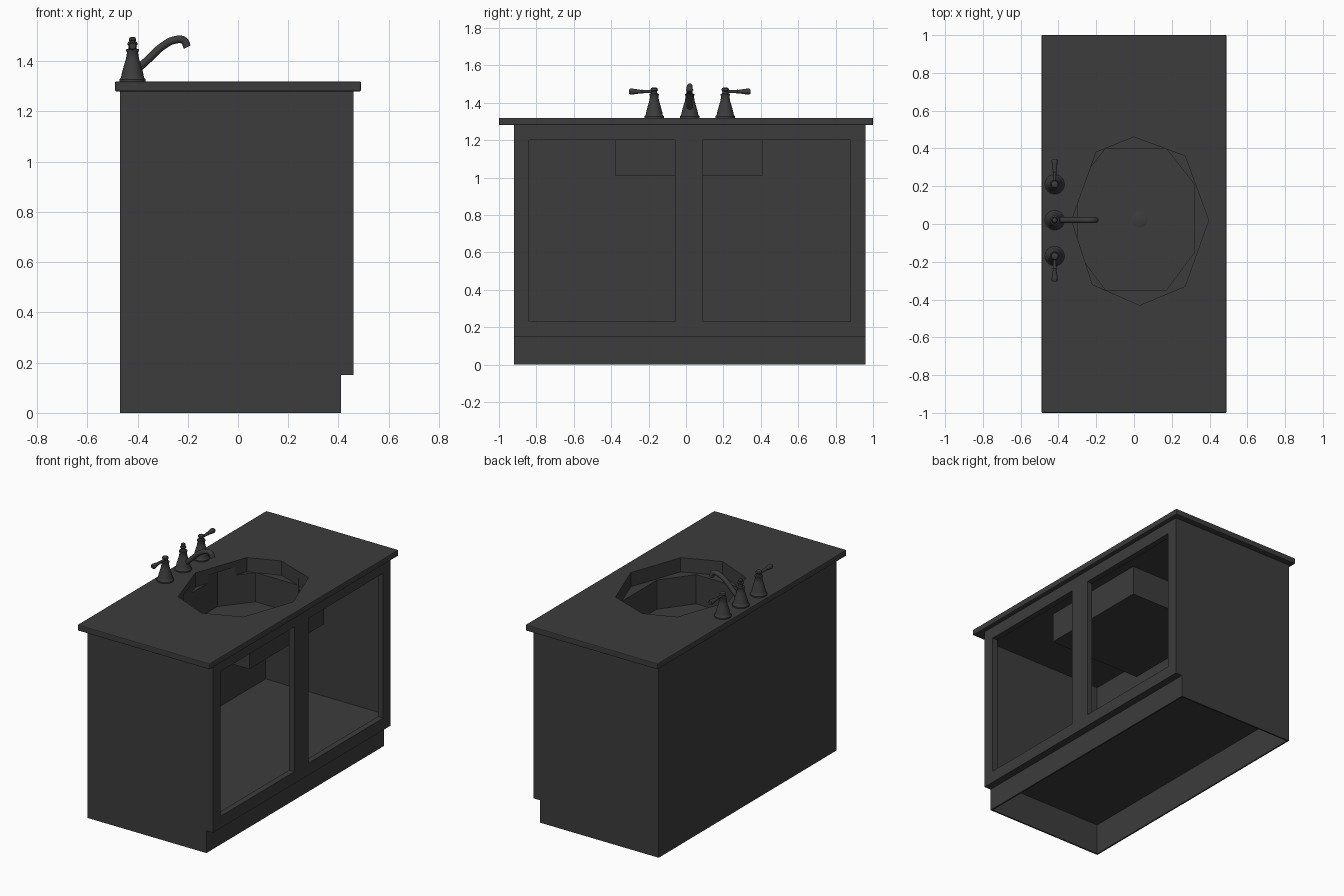
import bpy, bmesh, math
from mathutils import Vector

old = bpy.data.objects.get("Cube")
if old:
    bpy.data.objects.remove(old, do_unlink=True)

GREY = (0.045, 0.045, 0.045, 1)
mat = bpy.data.materials.new("dark grey")
mat.use_nodes = True
mat.diffuse_color = GREY
mat.node_tree.nodes["Principled BSDF"].inputs["Base Color"].default_value = GREY


def finish(name, bm, smooth=False):
    bmesh.ops.recalc_face_normals(bm, faces=bm.faces)
    mesh = bpy.data.meshes.new(name)
    bm.to_mesh(mesh)
    bm.free()
    mesh.materials.append(mat)
    obj = bpy.data.objects.new(name, mesh)
    bpy.context.collection.objects.link(obj)
    if smooth:
        bpy.ops.object.select_all(action='DESELECT')
        bpy.context.view_layer.objects.active = obj
        obj.select_set(True)
        bpy.ops.object.shade_smooth_by_angle(angle=math.radians(40))
    return obj


def box(name, x, y, z):
    bm = bmesh.new()
    bmesh.ops.create_cube(bm, size=1)
    for v in bm.verts:
        v.co = [lo + (c + 0.5) * (hi - lo) for c, (lo, hi) in zip(v.co, (x, y, z))]
    return finish(name, bm)


def prism(name, points, direction):
    bm = bmesh.new()
    face = bm.faces.new([bm.verts.new(p) for p in points])
    out = bmesh.ops.extrude_face_region(bm, geom=[face])
    bmesh.ops.translate(bm, vec=direction,
                        verts=[g for g in out["geom"] if isinstance(g, bmesh.types.BMVert)])
    return finish(name, bm)


def cut(obj, *cutters):
    for c in cutters:
        c.hide_render = True
        c.hide_viewport = True
        c.display_type = 'WIRE'
        mod = obj.modifiers.new("cut", 'BOOLEAN')
        mod.operation = 'DIFFERENCE'
        mod.solver = 'EXACT'
        mod.object = c


def apply_all(objs, cutters):
    deps = bpy.context.evaluated_depsgraph_get()
    baked = [(o, bpy.data.meshes.new_from_object(o.evaluated_get(deps))) for o in objs]
    for o, mesh in baked:
        o.modifiers.clear()
        o.data = mesh
    for c in cutters:
        bpy.data.objects.remove(c, do_unlink=True)


def lathe(name, profile, base, axis=(0, 0, 1), sides=24):
    # rings of (radius, distance along axis), capped at both ends
    bm = bmesh.new()
    turn = Vector((0, 0, 1)).rotation_difference(Vector(axis))
    rings = []
    for r, h in profile:
        rings.append([bm.verts.new(Vector(base) + turn @ Vector(
            (r * math.cos(a), r * math.sin(a), h)))
            for a in (math.tau * i / sides for i in range(sides))])
    for a, b in zip(rings, rings[1:]):
        for i in range(sides):
            j = (i + 1) % sides
            bm.faces.new((a[i], a[j], b[j], b[i]))
    bm.faces.new(rings[0])
    bm.faces.new(rings[-1])
    return finish(name, bm, True)


# Cabinet shell
Y0, Y1, BACK, FRONT, KICK = -0.92, 0.96, -0.47, 0.46, 0.41
TOP, T = 1.28, 0.01
side = [(BACK, 0), (KICK, 0), (KICK, 0.15), (FRONT, 0.15), (FRONT, TOP), (BACK, TOP)]
for name, y in (("right_side_panel", Y0), ("left_side_panel", Y1 - T)):
    prism(name, [(x, y, z) for x, z in side], (0, T, 0))
inner = (Y0 + T, Y1 - T)
box("back_panel", (BACK, BACK + T), inner, (0, TOP))
box("cabinet_floor", (BACK + T, FRONT - 0.04), inner, (0.21, 0.22))
box("toe_kick", (KICK - T, KICK), inner, (0, 0.16))
frame = box("face_frame", (FRONT - 0.04, FRONT), inner, (0.15, TOP))
box("frame_underside", (KICK - T, FRONT - 0.04), inner, (0.15, 0.16))
openings = [box("opening_cutter", (0.3, 0.6), y, (0.23, 1.2))
            for y in ((-0.84, -0.06), (0.09, 0.88))]
cut(frame, *openings)

# Countertop with octagonal hole over a boxed basin
counter = box("countertop", (-0.49, 0.49), (-1, 1), (TOP, 1.32))
bevel = counter.modifiers.new("bevel", 'BEVEL')
bevel.width, bevel.segments = 0.006, 2
ceiling = box("cabinet_ceiling", (BACK + T, FRONT - 0.04), inner, (1.21, TOP))
basin = box("sink_box", (-0.34, 0.35), (-0.38, 0.41), (1.01, 1.21))

rim = [(0, 0.46), (0.27, 0.36), (0.395, 0.02), (0.27, -0.33),
       (0.03, -0.43), (-0.22, -0.32), (-0.33, 0.02), (-0.2, 0.38)]
bowl = [(-0.15, 0.4), (0.17, 0.4), (0.32, 0.21), (0.32, -0.15),
        (0.17, -0.35), (-0.15, -0.35), (-0.3, -0.15), (-0.3, 0.21)]
rim_cutter = prism("rim_cutter", [(x, y, 1.225) for x, y in rim], (0, 0, 0.2))
bowl_cutter = prism("bowl_cutter", [(x, y, 1.03) for x, y in bowl], (0, 0, 0.3))
cut(counter, rim_cutter)
cut(ceiling, rim_cutter, bowl_cutter)
cut(basin, bowl_cutter)
bpy.context.view_layer.update()
apply_all([frame, counter, ceiling, basin], openings + [rim_cutter, bowl_cutter])
lathe("drain", [(0.042, 0), (0.042, 0.004), (0.034, 0.007)], (0.03, 0.025, 1.03))

# Taps
FX, FY, FZ = -0.42, 0.02, 1.32
body = [(0.052, 0), (0.052, 0.008), (0.046, 0.014), (0.043, 0.03), (0.035, 0.06),
        (0.026, 0.09), (0.022, 0.115), (0.025, 0.12), (0.025, 0.127)]
knob = [(0.017, 0.13), (0.015, 0.14), (0.02, 0.147), (0.018, 0.157), (0.008, 0.162)]
lever = [(0.009, 0), (0.008, 0.03), (0.009, 0.06), (0.011, 0.065), (0.009, 0.07),
         (0.015, 0.11), (0.017, 0.125), (0.012, 0.134)]
for name, s in (("left", 1), ("right", -1)):
    y = FY + s * 0.19
    lathe(name + "_tap", body + knob, (FX, y, FZ))
    lathe(name + "_lever", lever, (FX, y, FZ + 0.14), (0, s, 0), 16)

# Spout with finial
finial = [(0.015, 0.13), (0.013, 0.142), (0.019, 0.147), (0.019, 0.152), (0.011, 0.157),
          (0.015, 0.164), (0.012, 0.173), (0.005, 0.177)]
lathe("spout_base", body + finial, (FX, FY, FZ))
curve = bpy.data.curves.new("spout", 'CURVE')
curve.dimensions = '3D'
curve.bevel_depth = 0.016
curve.bevel_resolution = 3
curve.resolution_u = 6
curve.use_fill_caps = True
path = [(-0.42, 1.35), (-0.36, 1.405), (-0.3, 1.46), (-0.25, 1.485), (-0.215, 1.482), (-0.202, 1.456)]
spline = curve.splines.new('BEZIER')
spline.bezier_points.add(len(path) - 1)
for p, (x, z) in zip(spline.bezier_points, path):
    p.co = (x, FY, z)
    p.handle_left_type = p.handle_right_type = 'AUTO'
curve.materials.append(mat)
bpy.context.collection.objects.link(bpy.data.objects.new("spout", curve))
